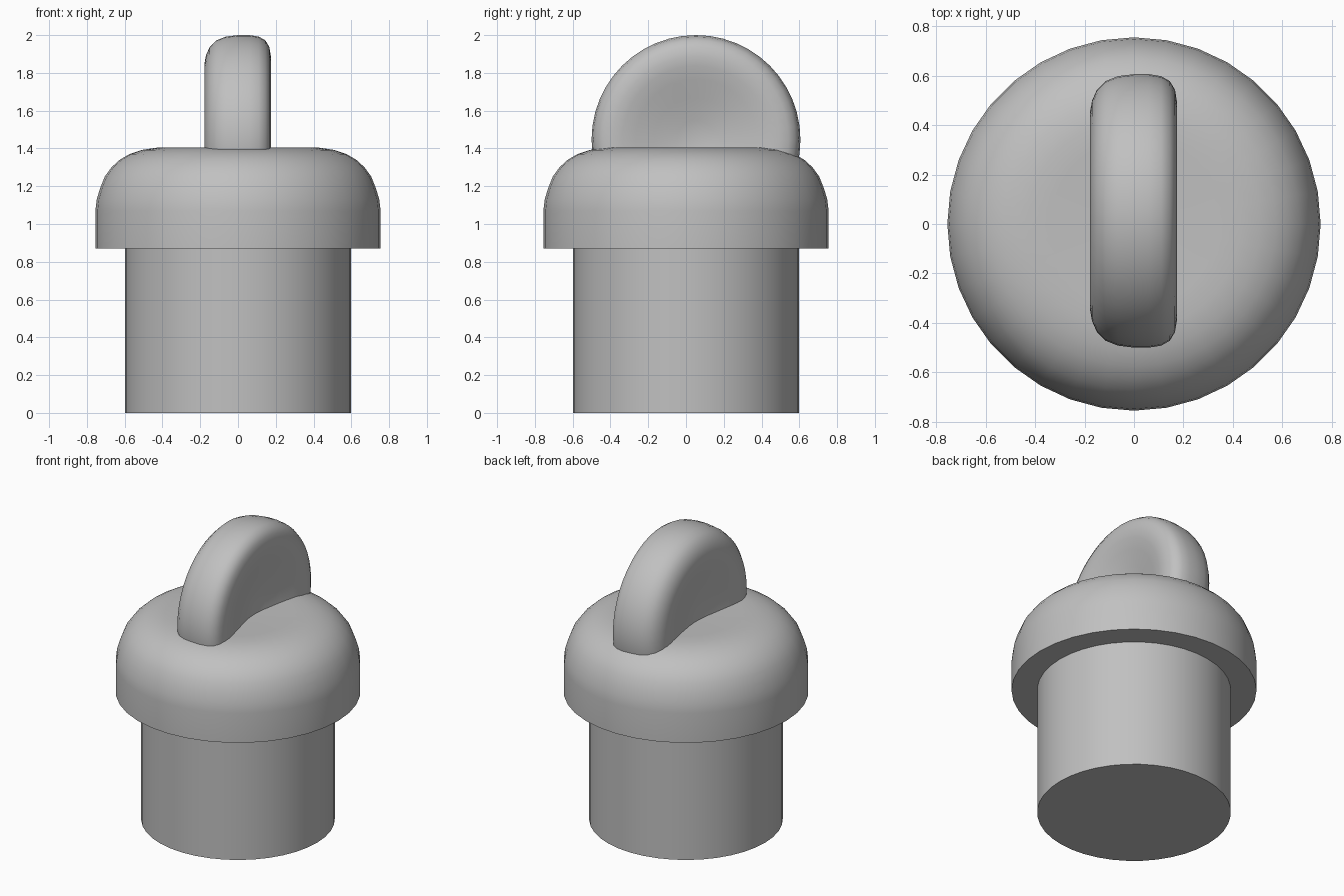
import bpy, bmesh, math
from mathutils import Matrix, Vector

cube = bpy.data.objects.get("Cube")
if cube:
    bpy.data.objects.remove(cube, do_unlink=True)

grey = bpy.data.materials.new("plain_grey")
grey.use_nodes = True
colour = (0.53, 0.53, 0.53, 1)
grey.diffuse_color = colour
grey.node_tree.nodes["Principled BSDF"].inputs["Base Color"].default_value = colour


def lathe(name, profile, segments, matrix=Matrix()):
    """Revolve (radius, height) points, both ends on the axis, about z."""
    bm = bmesh.new()
    verts = [bm.verts.new((r, 0, h)) for r, h in profile]
    edges = [bm.edges.new(pair) for pair in zip(verts, verts[1:])]
    bmesh.ops.spin(bm, geom=verts + edges, axis=(0, 0, 1), cent=(0, 0, 0),
                   angle=math.tau, steps=segments, use_duplicate=False)
    bmesh.ops.remove_doubles(bm, verts=bm.verts, dist=0.0005)
    bm.transform(matrix)
    bmesh.ops.recalc_face_normals(bm, faces=bm.faces)
    mesh = bpy.data.meshes.new(name)
    bm.to_mesh(mesh)
    bm.free()
    mesh.materials.append(grey)
    obj = bpy.data.objects.new(name, mesh)
    bpy.context.collection.objects.link(obj)
    bpy.ops.object.select_all(action="DESELECT")
    obj.select_set(True)
    bpy.context.view_layer.objects.active = obj
    bpy.ops.object.shade_smooth_by_angle(angle=math.radians(50))
    return obj


# Straight cylindrical plug
lathe("stem", [(0, 0), (0.597, 0), (0.597, 0.9), (0, 0.9)], 40)

# Wide cap with a rounded shoulder and a faintly dished top
lathe("cap", [(0, 0.87), (0.755, 0.87), (0.755, 1.07), (0.748, 1.13),
              (0.73, 1.19), (0.706, 1.25), (0.67, 1.3), (0.626, 1.34),
              (0.575, 1.37), (0.51, 1.392), (0.43, 1.404), (0.34, 1.403),
              (0.2, 1.398), (0, 1.396)], 36)

# Upright grip disc: dished on both sides, rounder on its -x rim
grip = [(0, -0.11), (0.1, -0.122), (0.2, -0.142), (0.28, -0.16),
        (0.35, -0.175), (0.4, -0.178), (0.445, -0.17), (0.49, -0.15),
        (0.525, -0.115), (0.545, -0.065), (0.553, 0), (0.553, 0.06),
        (0.545, 0.11), (0.525, 0.145), (0.49, 0.166), (0.44, 0.174),
        (0.39, 0.17), (0.32, 0.153), (0.22, 0.125), (0.1, 0.095), (0, 0.08)]
upright = Matrix.Translation(Vector((0, 0.053, 1.447))) @ Matrix.Rotation(math.pi / 2, 4, "Y")
lathe("grip", grip, 48, upright)
